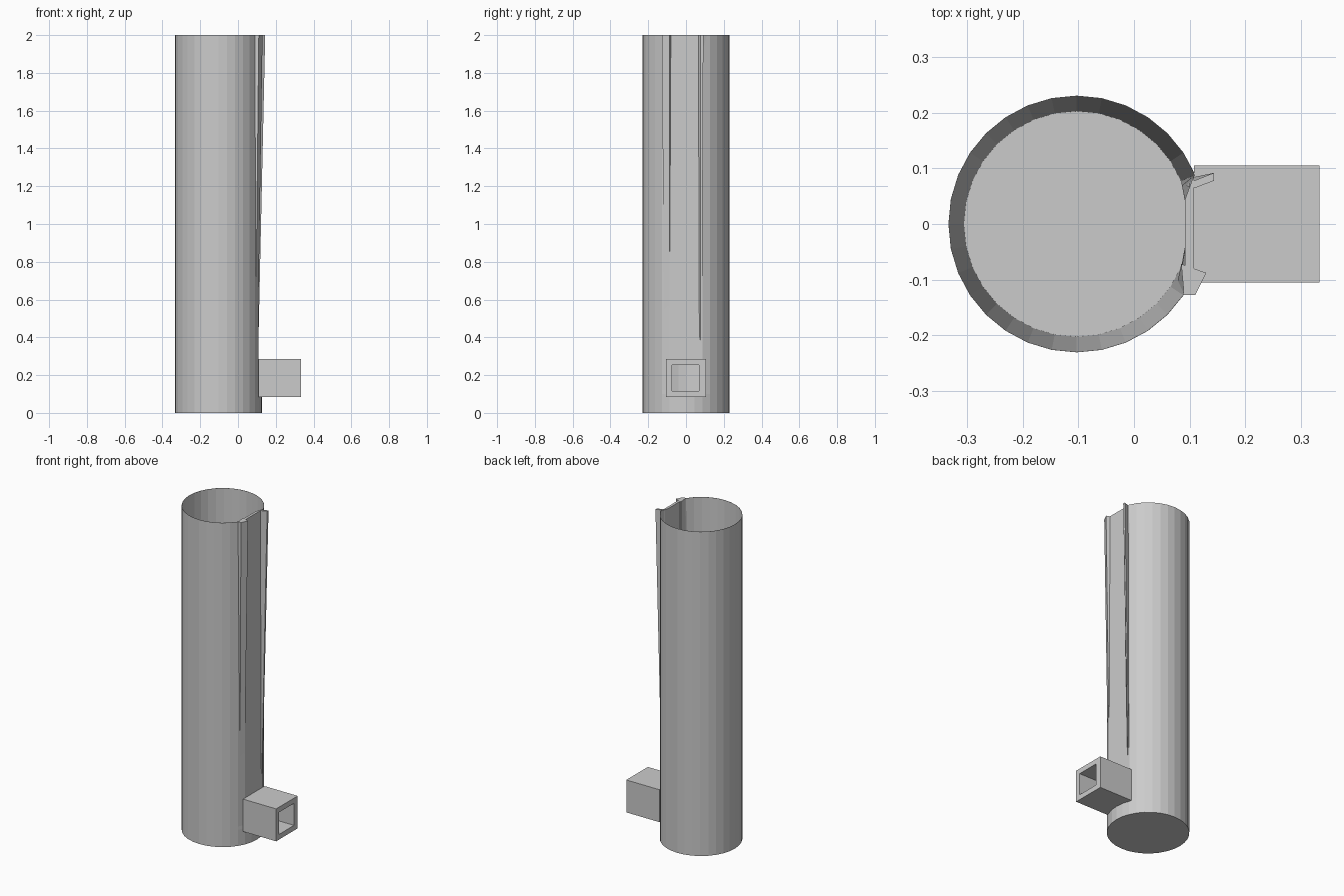
import bpy, bmesh
from math import cos, sin, pi

if "Cube" in bpy.data.objects:
    bpy.data.objects.remove(bpy.data.objects["Cube"])

CX, R, R_FLOOR, N, H = -0.103, 0.231, 0.203, 32, 2.0


def ring(r, z, flat=None, span=()):
    """32-sided ring; listed corners are pushed back to a flat panel."""
    pts = []
    for i in range(N):
        a = 2 * pi * i / N
        x, y = CX + r * cos(a), r * sin(a)
        if flat is not None and (i if i < N / 2 else i - N) in span:
            x = min(x, flat)
        pts.append((x, y, z))
    return pts


def loft(name, rings):
    """Skin between successive rings and close both ends."""
    bm = bmesh.new()
    loops = [[bm.verts.new(p) for p in r] for r in rings]
    for a, b in zip(loops, loops[1:]):
        n = len(a)
        for i in range(n):
            j = (i + 1) % n
            bm.faces.new((a[i], a[j], b[j], b[i]))
    bm.faces.new(loops[0])
    bm.faces.new(loops[-1])
    bmesh.ops.recalc_face_normals(bm, faces=bm.faces)
    me = bpy.data.meshes.new(name)
    bm.to_mesh(me)
    bm.free()
    ob = bpy.data.objects.new(name, me)
    bpy.context.collection.objects.link(ob)
    return ob


def box(name, lo, hi):
    def rect(z):
        return [(lo[0], lo[1], z), (hi[0], lo[1], z), (hi[0], hi[1], z), (lo[0], hi[1], z)]
    return loft(name, [rect(lo[2]), rect(hi[2])])


# Tall open tube: straight outside, tapered inside, flat panel above the feed
outer, inner = range(-2, 3), range(-2, 2)
tube = loft("tube", [
    ring(R, 0.0), ring(R, 0.10), ring(R, 0.12, 0.108, outer), ring(R, H, 0.108, outer),
    ring(R - 0.001, H, 0.092, inner), ring(R_FLOOR, 0.03, 0.092, inner)])

# Square feed pipe at the foot
feed = box("feed_pipe", (0.108, -0.105, 0.085), (0.334, 0.105, 0.285))

# Square bore through the feed into the tube
bore = box("bore_cutter", (0.03, -0.075, 0.117), (0.40, 0.069, 0.253))
for ob in (tube, feed):
    m = ob.modifiers.new("bore", "BOOLEAN")
    m.operation, m.object, m.solver = "DIFFERENCE", bore, "EXACT"
    bpy.context.view_layer.objects.active = ob
    bpy.ops.object.modifier_apply(modifier=m.name)
bpy.data.objects.remove(bore)


# Thin seam strips beside the panel, sinking into the wall as they go down
def strip(name, top, foot):
    return loft(name, [[(x, y, 0.28) for x, y in foot], [(x, y, H) for x, y in top]])


strip("seam_strip_back",
      [(0.100, 0.066), (0.113, 0.066), (0.144, 0.078), (0.144, 0.092), (0.108, 0.078)],
      [(0.092, 0.070), (0.105, 0.070), (0.106, 0.078), (0.106, 0.084), (0.098, 0.082)])
strip("seam_strip_front",
      [(0.085, -0.072), (0.130, -0.088), (0.110, -0.128), (0.090, -0.128)],
      [(0.085, -0.080), (0.104, -0.088), (0.092, -0.114), (0.078, -0.106)])
